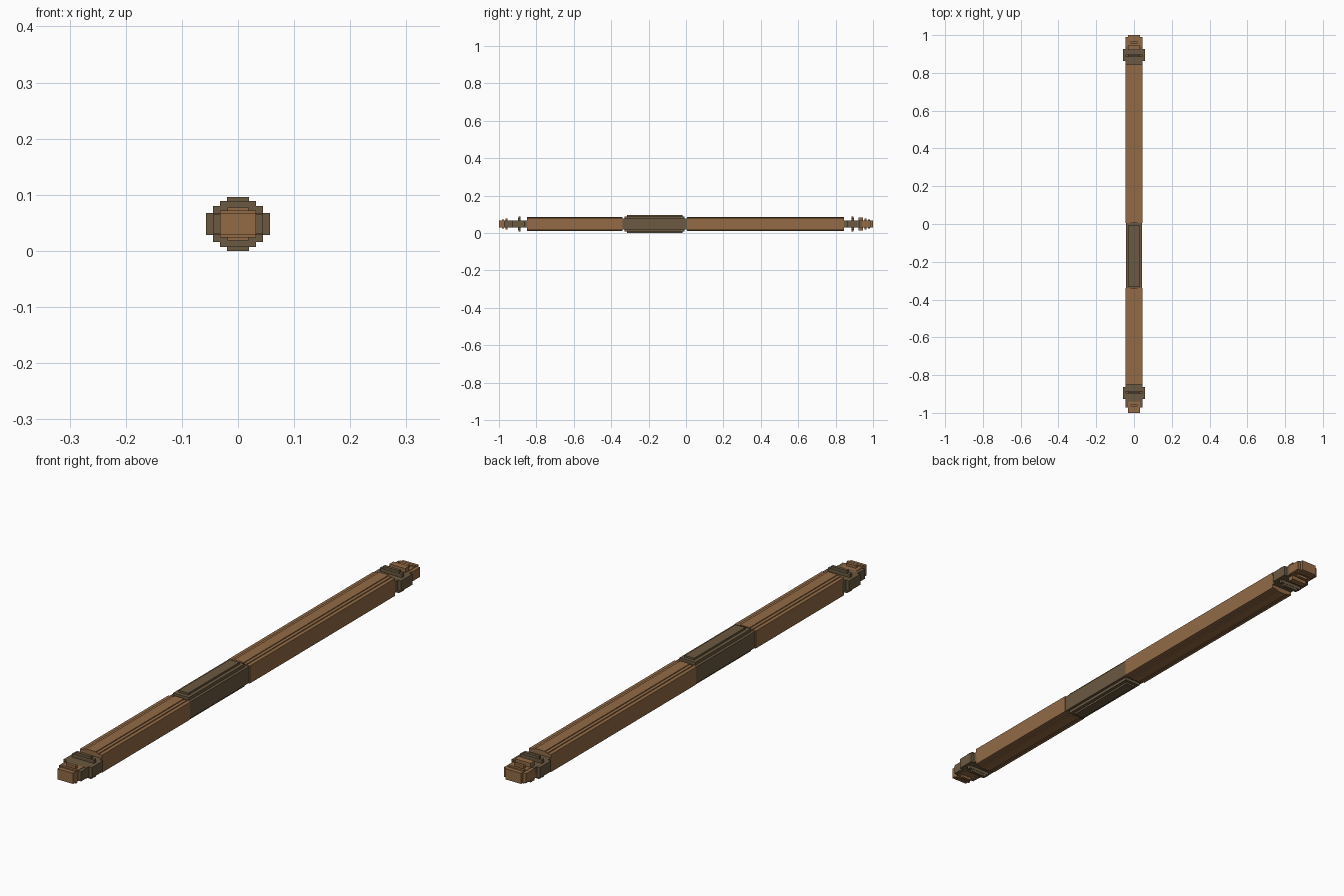
import bpy

if "Cube" in bpy.data.objects:
    bpy.data.objects.remove(bpy.data.objects["Cube"])

MID = 0.048  # height of the staff axis


def material(name, rgb):
    mat = bpy.data.materials.new(name)
    mat.use_nodes = True
    color = (*rgb, 1)
    mat.diffuse_color = color
    mat.node_tree.nodes["Principled BSDF"].inputs["Base Color"].default_value = color
    return mat


wood = material("brown_wood", (0.29, 0.145, 0.06))
wrap = material("dark_wrap", (0.145, 0.1, 0.052))


def block(name, half_x, half_z, y0, y1, mat):
    """Flat-sided block centred on the staff axis, from y0 to y1."""
    bpy.ops.mesh.primitive_cube_add(size=1, location=(0, (y0 + y1) / 2, MID))
    obj = bpy.context.object
    obj.name = name
    obj.scale = (2 * half_x, abs(y1 - y0), 2 * half_z)
    bpy.ops.object.transform_apply(location=False, rotation=False, scale=True)
    obj.data.materials.append(mat)
    return obj


# Stepped wooden shafts either side of the grip
for side, y0, y1 in (("front", -0.85, -0.34), ("back", 0.005, 0.845)):
    block(side + "_shaft", 0.0445, 0.032, y0, y1, wood)
    block(side + "_shaft_ridge", 0.031, 0.035, y0, y1, wood)
    block(side + "_shaft_crest", 0.0195, 0.038, y0, y1, wood)

# Wrapped grip, stepped inward toward its top and bottom
block("grip_core", 0.042, 0.03, -0.34, 0.005, wrap)
block("grip_ridge", 0.032, 0.041, -0.33, -0.008, wrap)
block("grip_crest", 0.0195, 0.048, -0.315, -0.02, wrap)

# End collars and tips
for side, s in (("front", -1), ("back", 1)):
    block(side + "_neck", 0.0445, 0.0195, s * 0.84, s * 0.94, wrap)
    block(side + "_collar", 0.057, 0.0195, s * 0.862, s * 0.927, wrap)
    block(side + "_collar_ring", 0.0445, 0.032, s * 0.884, s * 0.897, wrap)
    block(side + "_collar_ridge", 0.032, 0.041, s * 0.885, s * 0.896, wrap)
    block(side + "_tip_ring", 0.019, 0.029, s * 0.955, s * 0.966, wood)
    block(side + "_tip_ridge", 0.032, 0.024, s * 0.974, s * 0.984, wood)
    block(side + "_tip", 0.032, 0.0195, s * 0.93, s * 1.0, wood)

# The two ends differ in the block behind the tip
block("front_tip_band", 0.0445, 0.0175, -0.935, -0.972, wrap)
block("back_tip_band", 0.0445, 0.0175, 0.925, 0.99, wood)
block("back_tip_block", 0.032, 0.035, 0.922, 0.945, wood)
